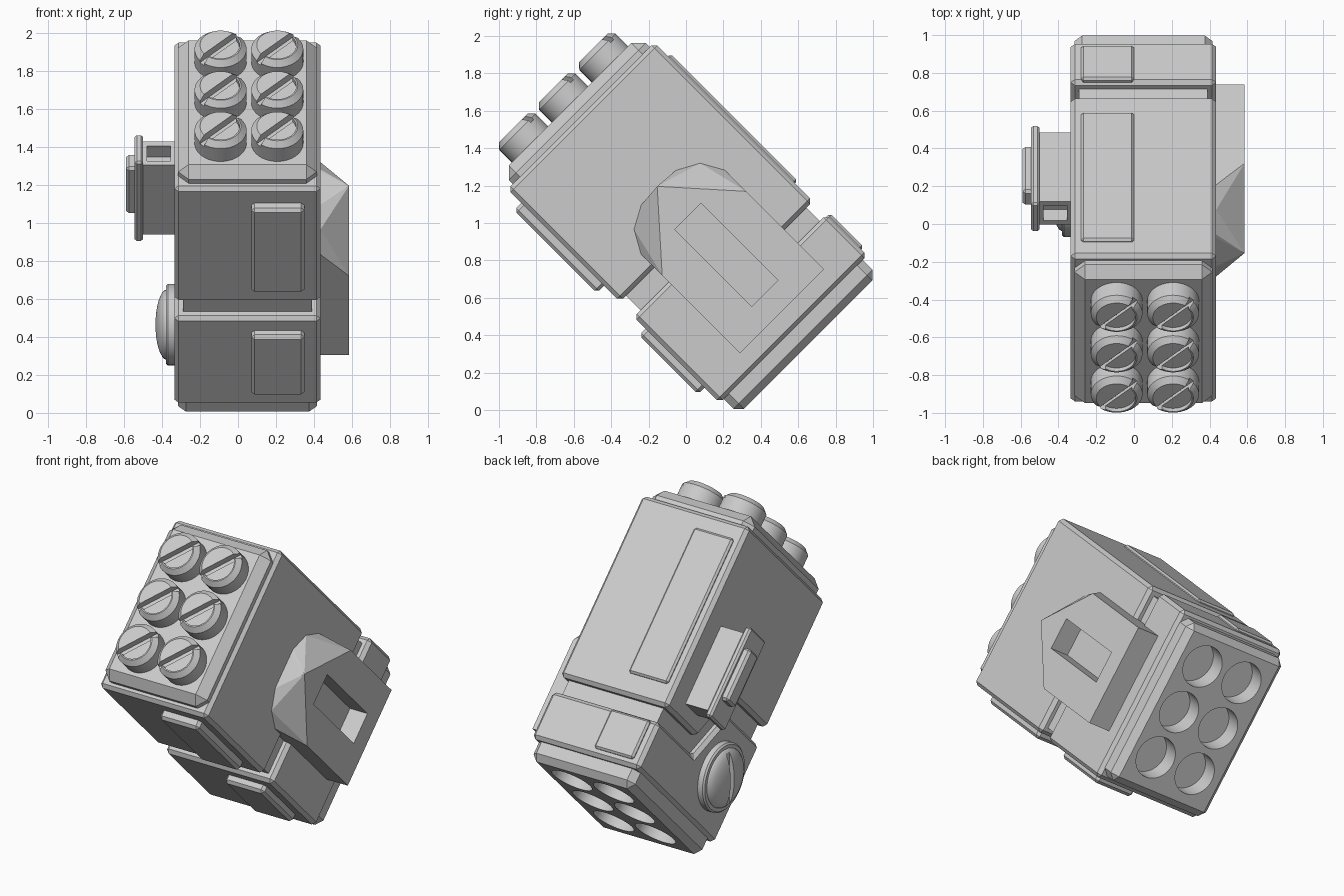
import bpy, bmesh
from math import pi, cos, sin, radians
from mathutils import Matrix, Vector

if "Cube" in bpy.data.objects:
    bpy.data.objects.remove(bpy.data.objects["Cube"])

grey = bpy.data.materials.new("plain_grey")
grey.use_nodes = True
grey.diffuse_color = (0.6, 0.6, 0.6, 1)
grey.node_tree.nodes["Principled BSDF"].inputs["Base Color"].default_value = (0.6, 0.6, 0.6, 1)

# The launcher is built lying flat, then tipped up; p runs towards the muzzles, q upwards
TILT = Matrix.Rotation(radians(-45), 4, "X")
COLUMNS = (-0.092, 0.207)
ROWS = (0.415, 0.717, 1.02)


def finish(name, bm, bevel=0):
    bmesh.ops.recalc_face_normals(bm, faces=bm.faces)
    mesh = bpy.data.meshes.new(name)
    bm.to_mesh(mesh)
    bm.free()
    mesh.materials.append(grey)
    obj = bpy.data.objects.new(name, mesh)
    bpy.context.collection.objects.link(obj)
    obj.matrix_world = TILT
    if bevel:
        mod = obj.modifiers.new("bevel", "BEVEL")
        mod.width = bevel
        mod.limit_method = "ANGLE"
    return obj


def prism(name, outline, x0, x1, bevel=0):
    """Extrude a (p, q) outline across x."""
    bm = bmesh.new()
    face = bm.faces.new([bm.verts.new((x0, -p, q)) for p, q in outline])
    new = bmesh.ops.extrude_face_region(bm, geom=[face])["geom"]
    moved = [v for v in new if isinstance(v, bmesh.types.BMVert)]
    bmesh.ops.translate(bm, verts=moved, vec=(x1 - x0, 0, 0))
    return finish(name, bm, bevel)


def box(name, x, p, q, bevel=0):
    outline = [(p[0], q[0]), (p[1], q[0]), (p[1], q[1]), (p[0], q[1])]
    return prism(name, outline, x[0], x[1], bevel)


def lathe(name, profile, place, sides=40, arc=2 * pi, start=0.0):
    """Stack rings of (radius, height); place maps (a, b, height) to (x, p, q)."""
    bm = bmesh.new()
    count = sides if arc > 6 else sides + 1
    rings = []
    for r, h in profile:
        ring = []
        for i in range(count):
            t = start + arc * i / sides
            x, p, q = place(r * cos(t), r * sin(t), h)
            ring.append(bm.verts.new((x, -p, q)))
        rings.append(ring)
    for low, high in zip(rings, rings[1:]):
        for i in range(count):
            j = (i + 1) % count
            bm.faces.new((low[i], low[j], high[j], high[i]))
    bm.faces.new(rings[0])
    bm.faces.new(rings[-1])
    return finish(name, bm)


def bake(obj):
    graph = bpy.context.evaluated_depsgraph_get()
    mesh = bpy.data.meshes.new_from_object(obj.evaluated_get(graph))
    obj.modifiers.clear()
    obj.data = mesh


def cut(obj, cutters):
    for c in cutters:
        mod = obj.modifiers.new("cut", "BOOLEAN")
        mod.operation = "DIFFERENCE"
        mod.solver = "EXACT"
        mod.object = c
    bpy.context.view_layer.update()
    bake(obj)
    for c in cutters:
        bpy.data.objects.remove(c)


def smooth(obj):
    bpy.ops.object.select_all(action="DESELECT")
    obj.select_set(True)
    bpy.context.view_layer.objects.active = obj
    bpy.ops.object.shade_smooth_by_angle(angle=radians(25))


# Main and rear housings meet along a stepped seam over a recessed core
LEFT, RIGHT = -0.335, 0.435
prism("main_housing", [(1.51, 0.16), (1.51, 1.27), (0.31, 1.27), (0.31, 0.82),
                       (0.66, 0.66), (0.66, 0.16)], LEFT, RIGHT, 0.022)
prism("rear_housing", [(-0.1, 0.155), (0.55, 0.155), (0.55, 0.6), (0.21, 0.76),
                       (0.21, 1.27), (-0.1, 1.27)], LEFT, RIGHT, 0.022)
box("recessed_core", (-0.29, 0.39), (0.0, 1.4), (0.205, 1.22))

# Muzzle plate and rear exhaust plate
box("muzzle_plate", (-0.315, 0.415), (1.4, 1.595), (0.2, 1.235), 0.055)
rear_plate = box("rear_plate", (-0.315, 0.415), (-0.215, -0.05), (0.185, 1.235), 0.04)
holes = [lathe("hole_cutter", [(0.13, -0.4), (0.13, 0.1)],
               lambda a, b, h, x=x, q=q: (x + a, h, q + b))
         for x in COLUMNS for q in ROWS]
cut(rear_plate, holes)
smooth(rear_plate)

# Slotted missile tips
for x in COLUMNS:
    for q in ROWS:
        def place(a, b, h, x=x, q=q):
            return x + a, h, q + b

        tip = lathe("missile_tip", [(0.137, 1.55), (0.137, 1.69), (0.108, 1.72)], place)
        slot = box("slot_cutter", (-0.2, 0.2), (1.675, 1.8), (-0.016, 0.016))
        turn = Matrix.Rotation(radians(-45), 4, "Y")
        slot.data.transform(Matrix.Translation((x, 0, q)) @ turn)
        step = lathe("step_cutter", [(0.1, 1.695), (0.1, 1.8)], place, 24, pi, -0.75 * pi)
        cut(tip, [slot, step])
        smooth(tip)

# Raised panels on the upper and lower faces
for name, p in (("long_top_panel", (0.445, 1.406)), ("short_top_panel", (-0.055, 0.2))):
    box(name, (-0.28, 0.0), p, (1.22, 1.288), 0.012)
for name, p in (("long_lower_panel", (0.78, 1.405)), ("short_lower_panel", (0.015, 0.46))):
    box(name, (0.07, 0.35), p, (0.105, 0.2), 0.018)

# Side fairing with a faceted nose and a rectangular recess
MID = 0.737
base = [(0.01, 0.317), (0.76, 0.317), (0.88, 0.25), (0.945, 0.13)]
crown = [(0.01, 0.317), (0.6, 0.317), (0.955, 0.0)]
bm = bmesh.new()
for x, ring in ((0.4, base), (0.435, base), (0.585, crown)):
    for p, w in ring:
        for side in (-1, 1):
            bm.verts.new((x, -p, MID + side * w))
bmesh.ops.remove_doubles(bm, verts=bm.verts, dist=0.0001)
hull = bmesh.ops.convex_hull(bm, input=bm.verts)
spare = {g for g in hull["geom_interior"] + hull["geom_unused"]
         if isinstance(g, bmesh.types.BMVert)}
bmesh.ops.delete(bm, geom=list(spare), context="VERTS")
bmesh.ops.dissolve_limit(bm, angle_limit=0.02, verts=bm.verts, edges=bm.edges)
fairing = finish("side_fairing", bm)
cut(fairing, [box("recess_cutter", (0.46, 0.7), (0.144, 0.725), (0.64, 0.838))])

# Mounting bracket on the other side
neck = box("mount_neck", (-0.52, -0.3), (0.41, 0.925), (0.92, 1.095))
cut(neck, [box("neck_cutter", (-0.48, -0.355), (0.84, 1.1), (0.95, 1.065))])
box("mount_plate", (-0.545, -0.5), (0.37, 0.965), (0.9, 1.115), 0.012)
box("mount_pad", (-0.59, -0.53), (0.5, 0.845), (0.975, 1.09), 0.015)

# Domed pivot cap with a slot
PIVOT_P, PIVOT_Q = 0.226, 0.431


def pivot(a, b, h):
    return -h, PIVOT_P + a, PIVOT_Q + b


lathe_rim = lathe("pivot_rim", [(0.215, 0.3), (0.215, 0.37), (0.205, 0.38)], pivot)
smooth(lathe_rim)
dome = [(0.185 * cos(t * pi / 16), 0.375 + 0.06 * sin(t * pi / 16)) for t in range(8)]
cap = lathe("pivot_cap", [(0.185, 0.33)] + dome, pivot)
slot = box("pivot_slot_cutter", (-0.6, -0.4), (-0.3, 0.3), (-0.018, 0.018))
slot.data.transform(Matrix.Translation((0, -PIVOT_P, PIVOT_Q)) @ Matrix.Rotation(radians(-45), 4, "X"))
cut(cap, [slot])
smooth(cap)
